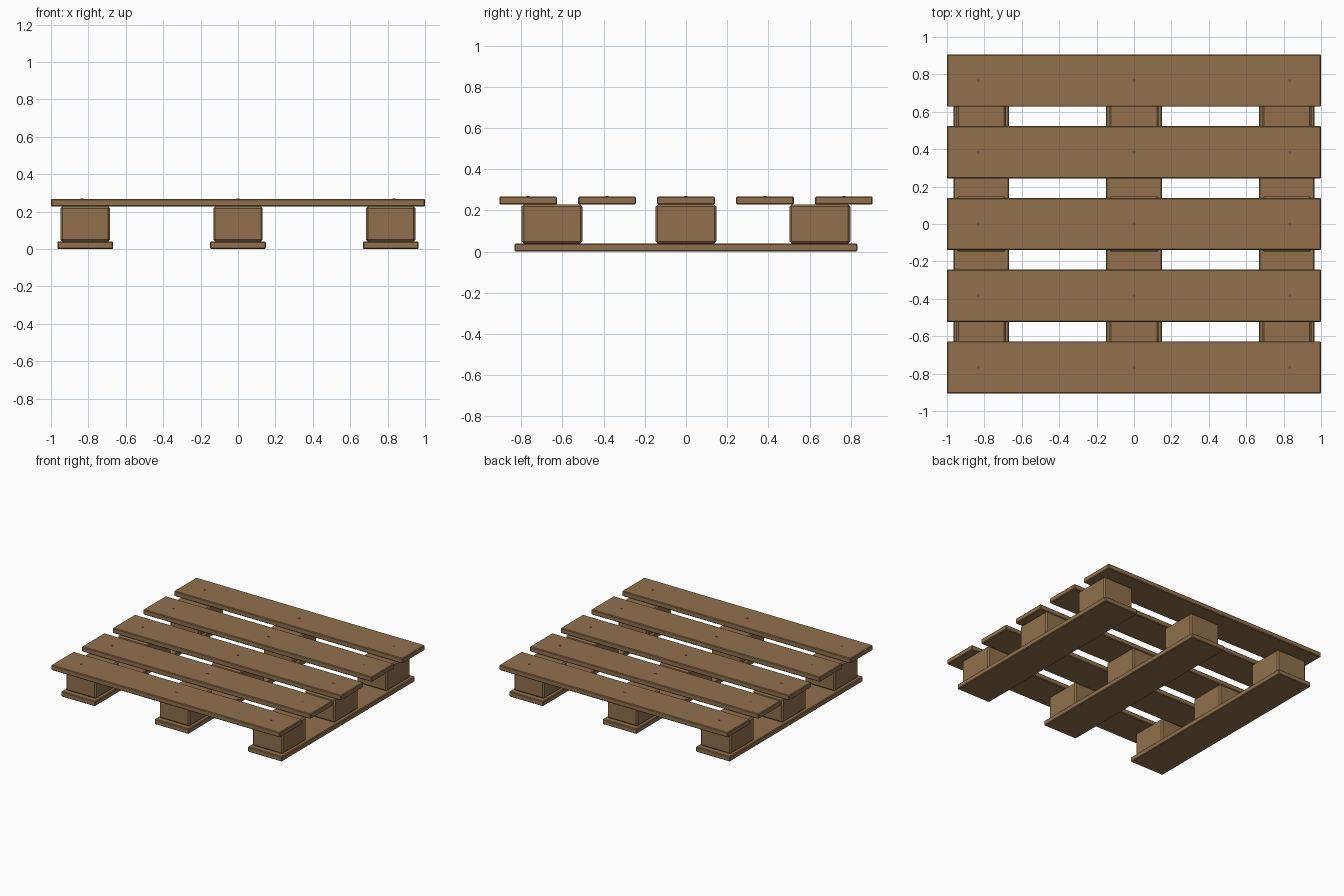
import bpy

if "Cube" in bpy.data.objects:
    bpy.data.objects.remove(bpy.data.objects["Cube"])


def make_material(name, rgb):
    m = bpy.data.materials.new(name)
    m.diffuse_color = (*rgb, 1.0)
    m.use_nodes = True
    m.node_tree.nodes["Principled BSDF"].inputs["Base Color"].default_value = m.diffuse_color
    return m


wood = make_material("brown_wood", (0.285, 0.163, 0.074))
nail_metal = make_material("dark_nail", (0.16, 0.10, 0.055))


def timber(name, centre, size, bevel):
    """Box with slightly chamfered edges."""
    bpy.ops.mesh.primitive_cube_add(size=1, location=centre)
    ob = bpy.context.object
    ob.name = name
    ob.scale = size
    bpy.ops.object.transform_apply(location=False, rotation=False, scale=True)
    mod = ob.modifiers.new("edge_bevel", 'BEVEL')
    mod.width = bevel
    mod.segments = 1
    ob.data.materials.append(wood)
    return ob


def nail(name, x, y, z):
    bpy.ops.mesh.primitive_cylinder_add(vertices=12, radius=0.008, depth=0.004,
                                        location=(x, y, z))
    ob = bpy.context.object
    ob.name = name
    ob.data.materials.append(nail_metal)


RUNNER_X = (-0.817, 0.0, 0.817)
BLOCK_Y = (-0.65, 0.0, 0.65)
BOARD_Y = [i * 0.3835 for i in range(-2, 3)]
TOP = 0.268

# Bottom runners with three spacer blocks on each
for i, x in enumerate(RUNNER_X, 1):
    timber(f"bottom_runner_{i}", (x, 0, 0.02), (0.298, 1.664, 0.04), 0.005)
    for j, y in enumerate(BLOCK_Y, 1):
        timber(f"spacer_block_{i}_{j}", (x, y, 0.134), (0.264, 0.296, 0.188), 0.010)

# Deck boards with a nail over each runner
for j, y in enumerate(BOARD_Y, 1):
    timber(f"deck_board_{j}", (0, y, TOP - 0.02), (2.0, 0.280, 0.04), 0.005)
    for i, x in enumerate((-0.833, 0.0, 0.833), 1):
        nail(f"nail_{j}_{i}", x, y, TOP)
